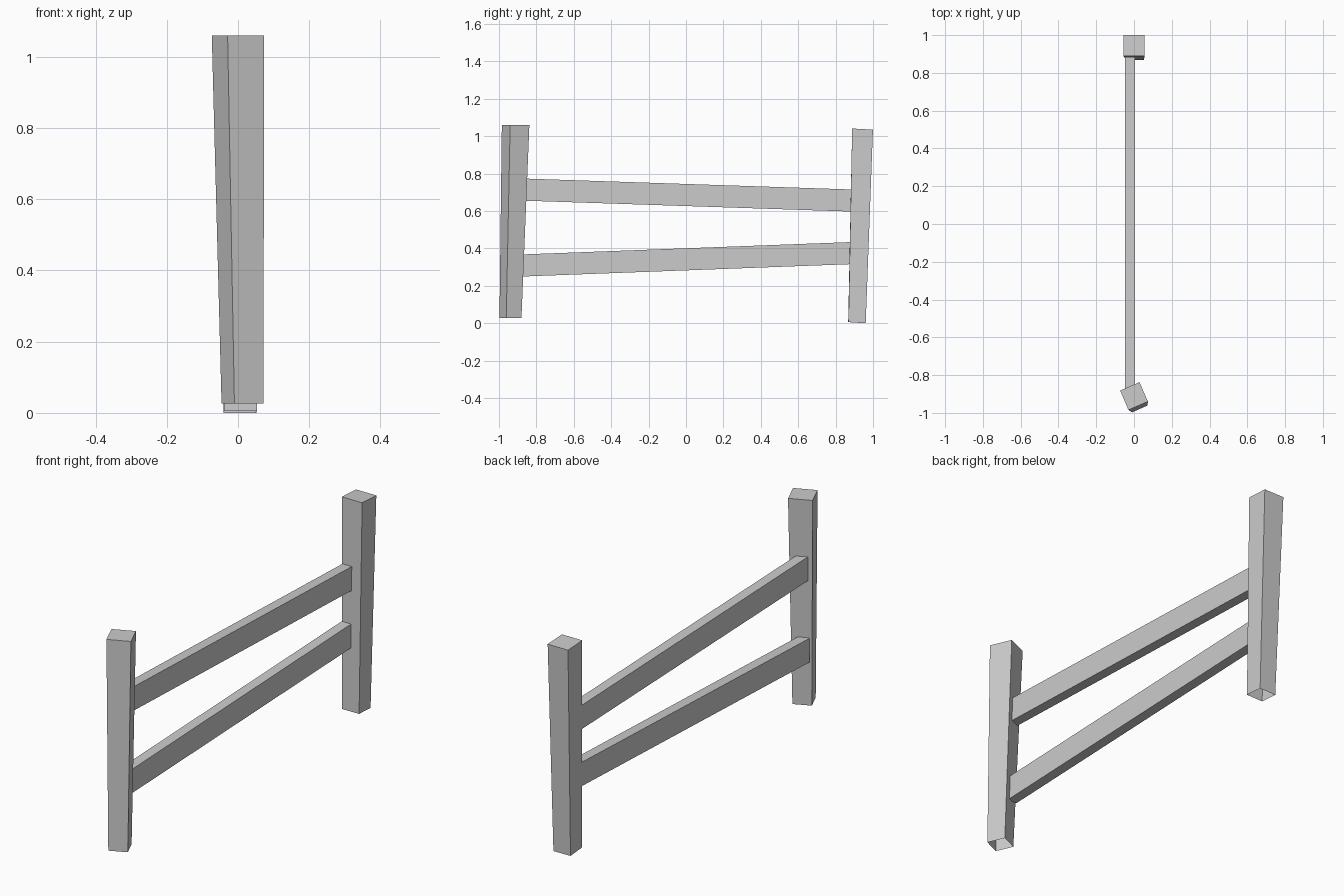
import bpy, bmesh
from math import cos, sin, radians

if "Cube" in bpy.data.objects:
    bpy.data.objects.remove(bpy.data.objects["Cube"])


def square(cx, cy, size, yaw, z, dz=0.0):
    """Four corners of a turned square; dz tips it along y."""
    h, c, s = size / 2, cos(radians(yaw)), sin(radians(yaw))
    return [(cx + x * c - y * s, cy + x * s + y * c, z + dz * y / h)
            for x, y in ((-h, -h), (h, -h), (h, h), (-h, h))]


def section(y, z0, z1, x0=-0.047, x1=0.004):
    """Rail cross-section standing at y."""
    return [(x0, y, z0), (x0, y, z1), (x1, y, z1), (x1, y, z0)]


def loft(name, start, end, cap_end):
    """Join two four-sided loops into a bar, optionally capping the end."""
    bm = bmesh.new()
    a = [bm.verts.new(p) for p in start]
    b = [bm.verts.new(p) for p in end]
    for i in range(4):
        j = (i + 1) % 4
        bm.faces.new((a[i], a[j], b[j], b[i]))
    if cap_end:
        bm.faces.new(b)
    mesh = bpy.data.meshes.new(name)
    bm.to_mesh(mesh)
    bm.free()
    obj = bpy.data.objects.new(name, mesh)
    bpy.context.collection.objects.link(obj)
    return obj


# Leaning, tapered posts, open underneath
loft("front_post", square(0.0125, -0.9385, 0.089, 24, 0.027),
     square(0.0, -0.911, 0.112, 23.4, 1.06), True)
loft("back_post", square(0.006, 0.914, 0.092, 1, 0.003, -0.003),
     square(0.0, 0.944, 0.111, 0, 1.038, -0.003), True)

# Sloping rails, ends buried in the posts
loft("upper_rail", section(-0.885, 0.656, 0.774), section(0.887, 0.597, 0.715), False)
loft("lower_rail", section(-0.895, 0.249, 0.367), section(0.887, 0.316, 0.434), False)
